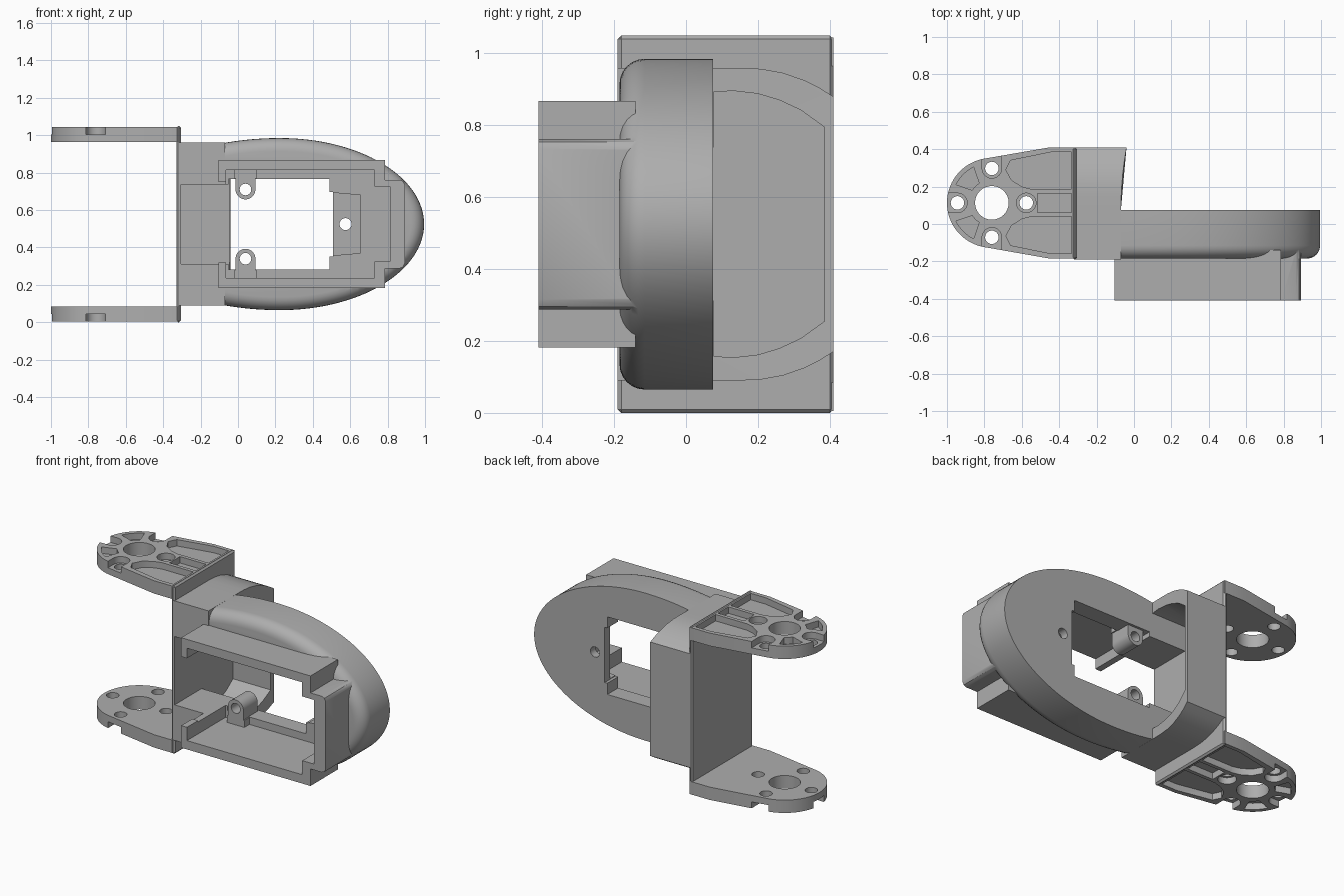
import bpy, bmesh
from math import sin, cos, pi, radians

old = bpy.data.objects.get("Cube")
if old:
    bpy.data.objects.remove(old, do_unlink=True)

grey = bpy.data.materials.new("plain_grey")
grey.use_nodes = True
GREY = (0.42, 0.42, 0.42, 1)
grey.diffuse_color = GREY
grey.node_tree.nodes["Principled BSDF"].inputs["Base Color"].default_value = GREY

MID = 0.525          # height of the mirror plane
HUB = (-0.76, 0.113)  # centre of the pivot ears


def prism(name, pts, a, b, axis="y"):
    """Extrude a 2D outline between a and b along an axis."""
    place = {"x": lambda u, v, w: (w, u, v),
             "y": lambda u, v, w: (u, w, v),
             "z": lambda u, v, w: (u, v, w)}[axis]
    bm = bmesh.new()
    lo = [bm.verts.new(place(u, v, a)) for u, v in pts]
    hi = [bm.verts.new(place(u, v, b)) for u, v in pts]
    bm.faces.new(lo)
    bm.faces.new(hi)
    n = len(pts)
    for i in range(n):
        j = (i + 1) % n
        bm.faces.new((lo[i], lo[j], hi[j], hi[i]))
    bmesh.ops.recalc_face_normals(bm, faces=bm.faces)
    mesh = bpy.data.meshes.new(name)
    bm.to_mesh(mesh)
    bm.free()
    mesh.materials.append(grey)
    obj = bpy.data.objects.new(name, mesh)
    bpy.context.collection.objects.link(obj)
    return obj


def rect(u0, u1, v0, v1):
    return [(u0, v0), (u1, v0), (u1, v1), (u0, v1)]


def arc(cu, cv, r, a0=0, a1=360, n=32, rv=None):
    rv = rv or r
    return [(cu + r * cos(radians(a0 + (a1 - a0) * i / n)),
             cv + rv * sin(radians(a0 + (a1 - a0) * i / n))) for i in range(n + 1)]


def circle(cu, cv, r, n=32):
    return arc(cu, cv, r, n=n)[:-1]


def mirrored(half, centre):
    """Close an outline by mirroring its second coordinate."""
    return half + [(u, 2 * centre - v) for u, v in reversed(half)]


def combine(obj, others, operation="DIFFERENCE"):
    for other in others:
        other.hide_render = True
        mod = obj.modifiers.new("join", "BOOLEAN")
        mod.operation = operation
        mod.solver = "EXACT"
        mod.object = other
        dg = bpy.context.evaluated_depsgraph_get()
        mesh = bpy.data.meshes.new_from_object(obj.evaluated_get(dg))
        obj.modifiers.clear()
        obj.data = mesh
        bpy.data.objects.remove(other, do_unlink=True)


def bevel(obj, width, segments, rule):
    bm = bmesh.new()
    bm.from_mesh(obj.data)
    edges = [e for e in bm.edges if rule(*[v.co for v in e.verts])]
    bmesh.ops.bevel(bm, geom=edges, offset=width, segments=segments,
                    profile=0.5, affect="EDGES")
    bm.to_mesh(obj.data)
    bm.free()


def smooth(obj, angle=30):
    for p in obj.data.polygons:
        p.use_smooth = True
    obj.data.set_sharp_from_angle(angle=radians(angle))


# Bracket wall
wall = prism("bracket_wall", rect(-0.33, -0.305, -0.19, 0.41), 0, 1.05, "z")
bevel(wall, 0.01, 1, lambda a, b: True)


# Pivot ears with pockets and screw holes on the outer side
def make_ear(name, flip):
    hx, hy = HUB
    outline = [(-0.31, -0.185), (-0.45, -0.185)]
    outline += arc(hx, hy, 0.24, 258, 102, 40)
    outline += [(-0.45, 0.41), (-0.31, 0.41)]
    ear = prism(name, outline, 0.965, 1.045, "z")
    cuts = [prism("cut", circle(hx, hy, 0.09), 0.9, 1.1, "z")]
    low, top = 1.005, 1.1
    for k in range(4):
        a = k * 90
        cx, cy = hx + 0.184 * cos(radians(a)), hy + 0.184 * sin(radians(a))
        cuts.append(prism("cut", circle(cx, cy, 0.036, 24), 0.9, 1.1, "z"))
        # Counterbore, left open to the rim
        dx, dy = (0.1 * cos(radians(a)), 0.1 * sin(radians(a))) if k else (0, 0)
        bore = arc(cx, cy, 0.052, a + 90, a + 270, 16)
        bore += [(u + dx, v + dy) for u, v in arc(cx, cy, 0.052, a - 90, a + 90, 16)[1:-1]]
        cuts.append(prism("cut", bore, low, top, "z"))
    # Large side pockets and middle slot
    side = [(-0.335, 0.187), (-0.55, 0.187), (-0.6, 0.2), (-0.655, 0.235),
            (-0.685, 0.29), (-0.66, 0.34), (-0.44, 0.385), (-0.335, 0.385)]
    cuts.append(prism("cut", side, low, top, "z"))
    cuts.append(prism("cut", [(u, 2 * hy - v) for u, v in side], low, top, "z"))
    cuts.append(prism("cut", rect(-0.515, -0.335, 0.062, 0.164), low, top, "z"))
    # Small pockets around the hub
    for a in (117, 207):
        ring = arc(hx, hy, 0.215, a, a + 36, 8) + arc(hx, hy, 0.125, a + 30, a + 6, 6)
        cuts.append(prism("cut", ring, low, top, "z"))
    combine(ear, cuts)
    if flip:
        for v in ear.data.vertices:
            v.co.z = 2 * MID - v.co.z
        ear.data.flip_normals()
    smooth(ear)


make_ear("upper_ear", False)
make_ear("lower_ear", True)

# Rounded housing body
nose = arc(0.225, MID, 0.77, -90, 90, 64, 0.46)
tail = arc(0.225, MID, 0.9, 90, 109.8, 10, 0.46)[1:]
tail_low = [(u, 2 * MID - v) for u, v in reversed(tail)]
housing = prism("housing", nose + tail + tail_low, -0.185, 0.075)
bevel(housing, 0.07, 6, lambda a, b: max(a.y, b.y) < -0.18 and max(a.x, b.x) > -0.075)

# Rear neck joining the housing to the bracket, hollow inside
neck_half = [(-0.19, 0.96), (0.075, 0.96), (0.15, 0.96), (0.21, 0.957), (0.27, 0.946),
             (0.33, 0.925), (0.37, 0.905), (0.41, 0.88)]
neck = prism("neck", mirrored(neck_half, MID), -0.32, -0.04, "x")
for v in neck.data.vertices:
    if v.co.x > -0.1:
        v.co.x = -0.07 + 0.03 * (max(v.co.y - 0.075, 0) / 0.335) ** 2
cavity_half = [(0.076, 0.892), (0.13, 0.896), (0.2, 0.888), (0.26, 0.87),
               (0.32, 0.842), (0.385, 0.795)]
cavity = prism("cut", mirrored(cavity_half, MID), -0.304, 0.1, "x")
combine(neck, [cavity])

# Front tray with a narrower end
tray_half = [(-0.105, 0.868), (0.787, 0.868), (0.787, 0.762), (0.865, 0.762),
             (0.883, 0.754), (0.892, 0.735)]
tray = prism("tray", mirrored(tray_half, MID), -0.41, -0.14)
combine(housing, [neck, tray], "UNION")

# Openings through tray, floor and neck
inside_half = [(-0.065, 0.813), (0.73, 0.813), (0.73, 0.725), (0.812, 0.725)]
window_half = [(-0.05, 0.767), (0.49, 0.767), (0.49, 0.697), (0.508, 0.697)]
seat_half = [(0.48, 0.695), (0.655, 0.68)]
combine(housing, [
    prism("cut", mirrored(inside_half, MID), -0.5, -0.03),
    prism("cut", mirrored(window_half, MID), -0.2, 0.2),
    prism("cut", mirrored(seat_half, MID), -0.2, 0.025),
    prism("cut", rect(-0.304, 0.0, 0.312, 0.738), -0.3, 0.2),
    prism("cut", rect(-0.2, 0.0, 0.32, 0.75), -0.5, -0.187),
    prism("cut", circle(0.575, MID, 0.032, 24), -0.2, 0.2),
])
smooth(housing)

# Screw bosses at the two inner corners
for name, s in (("upper_boss", 1), ("lower_boss", -1)):
    shape = arc(0.04, 0.71, 0.053, 180, 360, 20)
    shape += [(0.093, 0.77), (0.1, 0.77), (0.1, 0.82), (-0.02, 0.82), (-0.02, 0.77), (-0.013, 0.77)]
    hole = circle(0.04, 0.71, 0.031, 24)
    if s < 0:
        shape = [(u, 2 * MID - v) for u, v in shape]
        hole = [(u, 2 * MID - v) for u, v in hole]
    boss = prism(name, shape, -0.08, 0.06)
    combine(boss, [prism("cut", hole, -0.2, 0.2)])
    smooth(boss)
